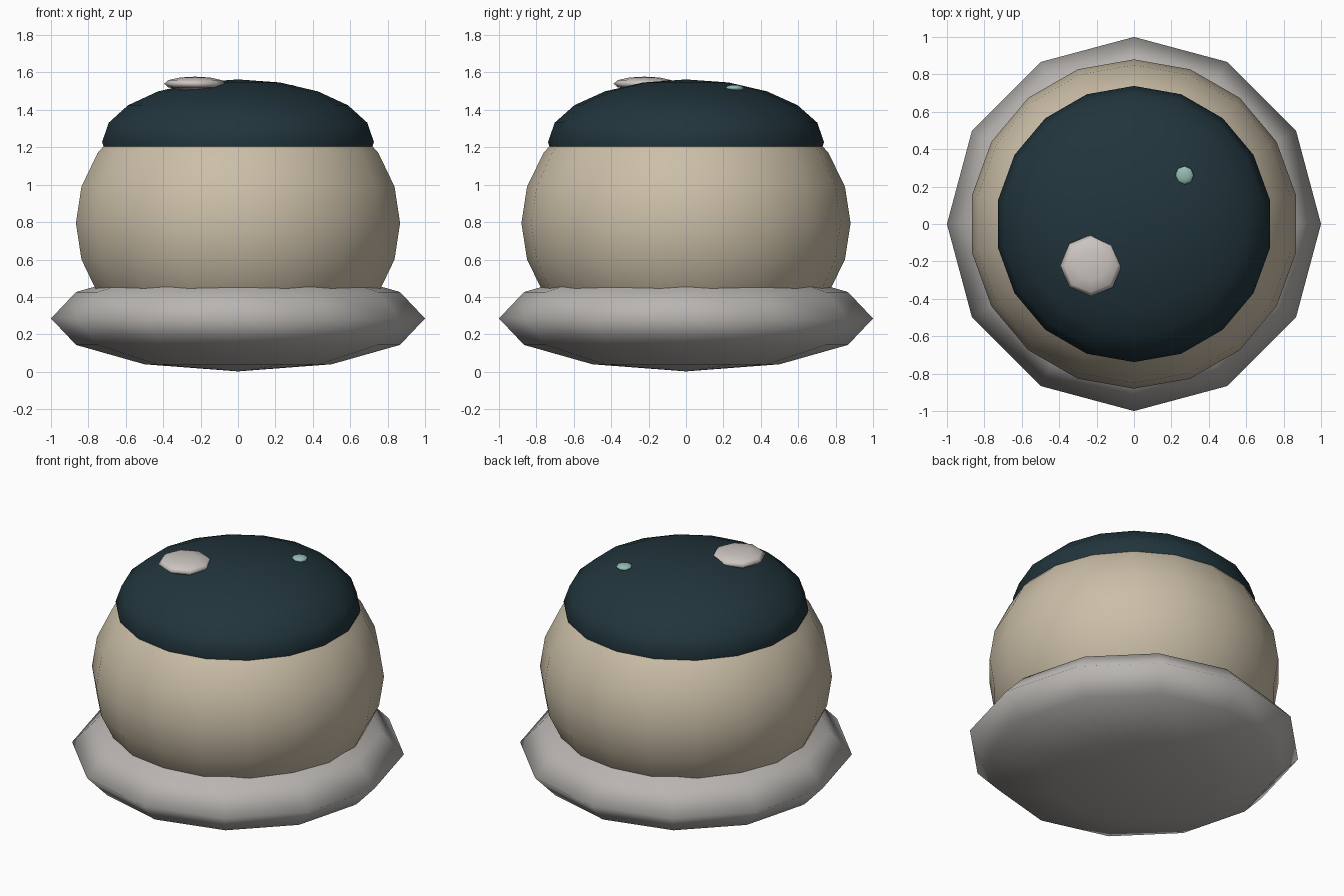
import bpy

if "Cube" in bpy.data.objects:
    bpy.data.objects.remove(bpy.data.objects["Cube"])


def material(name, rgb):
    m = bpy.data.materials.new(name)
    m.diffuse_color = (*rgb, 1.0)
    m.use_nodes = True
    m.node_tree.nodes["Principled BSDF"].inputs["Base Color"].default_value = m.diffuse_color
    return m


def blob(name, centre, radii, segments, rings, rgb):
    """Smooth-shaded, squashed low-poly sphere."""
    bpy.ops.mesh.primitive_uv_sphere_add(segments=segments, ring_count=rings,
                                         radius=1, location=centre)
    ob = bpy.context.object
    ob.name = name
    ob.scale = radii
    bpy.ops.object.transform_apply(location=False, rotation=False, scale=True)
    bpy.ops.object.shade_smooth()
    ob.data.materials.append(material(name + "_colour", rgb))
    return ob


# Flattened stone foot
blob("base", (0, 0, 0.285), (1, 1, 0.283), 12, 6, (0.48, 0.46, 0.44))

# Round body
blob("body", (0, 0, 0.795), (0.88, 0.88, 0.75), 18, 12, (0.60, 0.52, 0.39))

# Dark dome sunk into the top of the body
blob("dome", (0, 0, 1.228), (0.738, 0.738, 0.335), 18, 10, (0.015, 0.035, 0.045))

# Pale and teal highlight spots on the dome
blob("large_spot", (-0.23, -0.222, 1.54), (0.165, 0.165, 0.038), 8, 6, (0.60, 0.56, 0.53))
blob("small_spot", (0.27, 0.26, 1.517), (0.05, 0.05, 0.017), 8, 6, (0.30, 0.50, 0.46))
